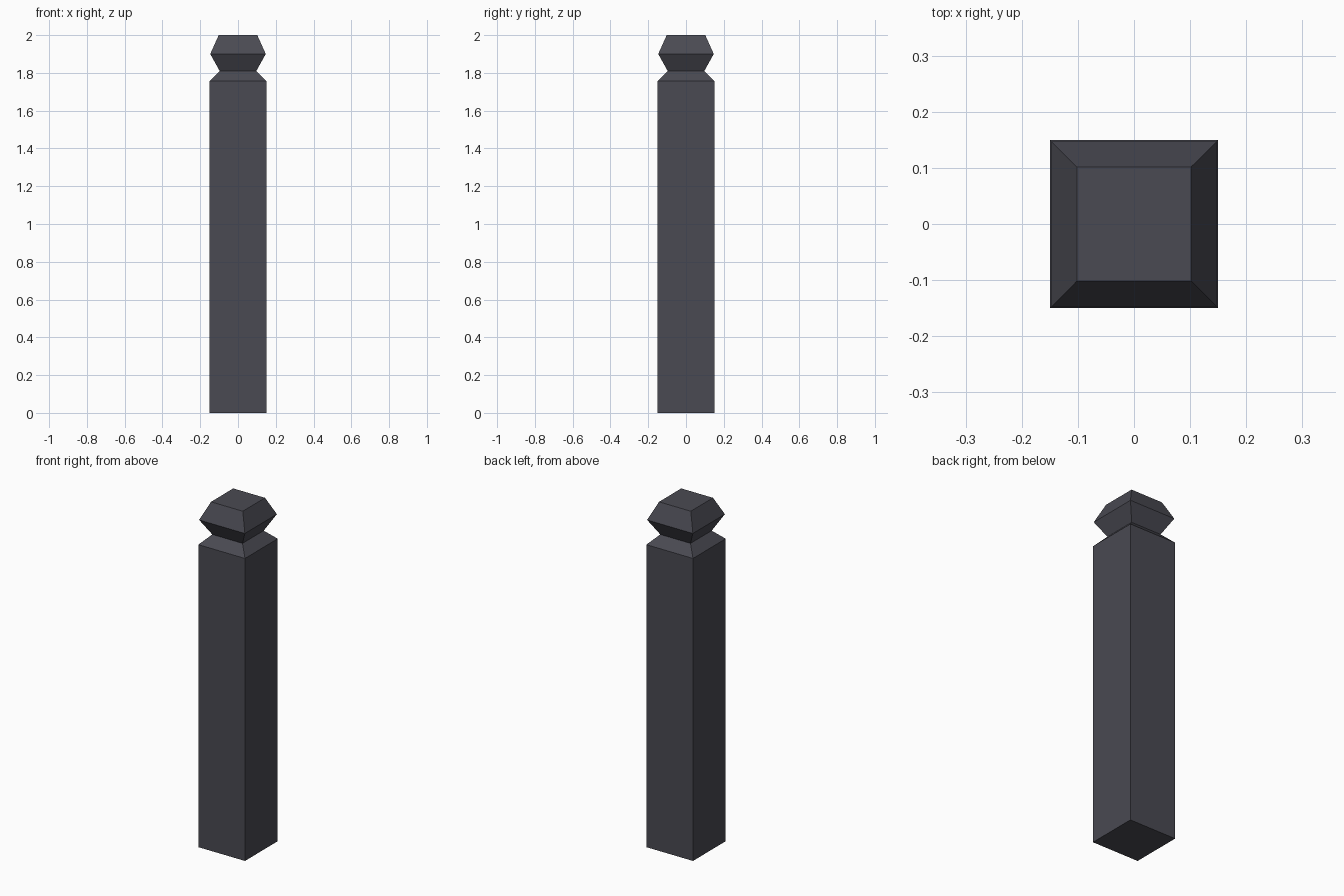
import bpy, bmesh

if "Cube" in bpy.data.objects:
    bpy.data.objects.remove(bpy.data.objects["Cube"])

# dark slate material
slate = bpy.data.materials.new("dark slate")
slate.diffuse_color = (0.068, 0.068, 0.085, 1)
slate.use_nodes = True
slate.node_tree.nodes["Principled BSDF"].inputs["Base Color"].default_value = slate.diffuse_color


def square_loft(name, profile):
    """Stack square rings given as (half width, height) and skin them."""
    bm = bmesh.new()
    rings = []
    for h, z in profile:
        rings.append([bm.verts.new((sx * h, sy * h, z))
                      for sx, sy in ((-1, -1), (1, -1), (1, 1), (-1, 1))])
    for a, b in zip(rings, rings[1:]):
        for i in range(4):
            j = (i + 1) % 4
            bm.faces.new((a[i], a[j], b[j], b[i]))
    bm.faces.new(rings[0][::-1])
    bm.faces.new(rings[-1])
    mesh = bpy.data.meshes.new(name)
    bm.to_mesh(mesh)
    bm.free()
    mesh.materials.append(slate)
    obj = bpy.data.objects.new(name, mesh)
    bpy.context.collection.objects.link(obj)
    return obj


# square post: shaft, chamfered shoulder, notched neck and bevelled cap
square_loft("post", [(0.15, 0), (0.15, 1.757), (0.097, 1.81),
                     (0.147, 1.90), (0.102, 2.0)])
